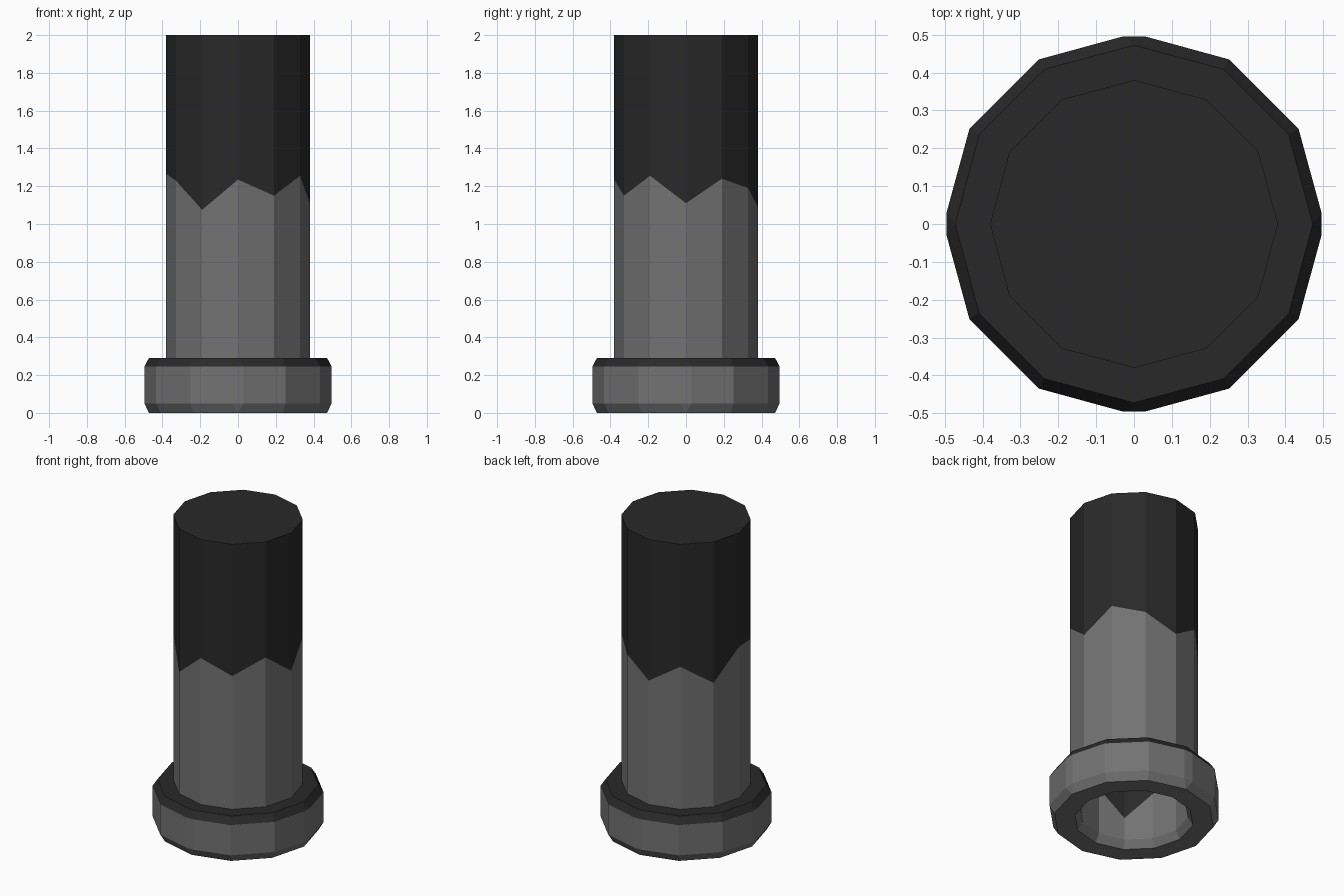
import bpy, bmesh
from math import cos, sin, radians

if "Cube" in bpy.data.objects:
    bpy.data.objects.remove(bpy.data.objects["Cube"])


def material(name, v):
    m = bpy.data.materials.new(name)
    m.diffuse_color = (v, v, v, 1)
    m.use_nodes = True
    m.node_tree.nodes["Principled BSDF"].inputs["Base Color"].default_value = m.diffuse_color
    return m


METAL = material("grey_metal", 0.17)
SOOT = material("soot", 0.022)

# Ragged lower edge of the soot, one height per 30 degrees
RAGGED = [1.11, 1.24, 1.19, 1.09, 1.21, 1.09, 1.265, 1.23, 1.075, 1.235, 1.15, 1.255]


def ring(r, z):
    """Twelve-sided ring; z is one height or a list of heights."""
    zs = z if isinstance(z, list) else [z] * 12
    return [(r * cos(radians(30 * k)), r * sin(radians(30 * k)), zs[k]) for k in range(12)]


def cut_ring(z):
    """Collar outline with the four axis corners nipped off."""
    pts = []
    for k in range(12):
        offsets = (-3.5, 3.5) if k % 3 == 0 else (0,)
        for o in offsets:
            r = 0.496 if o else 0.502
            a = radians(30 * k + o)
            pts.append((r * cos(a), r * sin(a), z))
    return pts


def doubled(pts):
    """Repeat axis corners so a plain ring matches a cut ring."""
    return [p for k, p in enumerate(pts) for _ in range(2 if k % 3 == 0 else 1)]


def loft(name, rings, soot_bands, cap_end=False):
    """Skin consecutive rings; bands listed in soot_bands are dark."""
    bm = bmesh.new()
    rows = [[bm.verts.new(p) for p in pts] for pts in rings]
    for i, (a, b) in enumerate(zip(rows, rows[1:])):
        n = len(a)
        for k in range(n):
            f = bm.faces.new((a[k], a[(k + 1) % n], b[(k + 1) % n], b[k]))
            f.material_index = int(i in soot_bands)
    if cap_end:
        bm.faces.new(rows[-1]).material_index = 1
    bmesh.ops.remove_doubles(bm, verts=bm.verts, dist=0.0005)
    me = bpy.data.meshes.new(name)
    bm.to_mesh(me)
    bm.free()
    me.materials.append(METAL)
    me.materials.append(SOOT)
    ob = bpy.data.objects.new(name, me)
    bpy.context.collection.objects.link(ob)
    return ob


# Closed shaft, sooty above the ragged line
loft("shaft", [ring(0.38, 0.29), ring(0.38, RAGGED), ring(0.38, 2.0)], {1}, True)

# Chamfered collar, dark on its top chamfer and top ledge
loft("collar", [doubled(ring(0.35, 0)), doubled(ring(0.472, 0)), cut_ring(0.05),
                cut_ring(0.245), doubled(ring(0.472, 0.29)), doubled(ring(0.38, 0.29))], {3, 4})

# Bore in the underside, with the same ragged soot line further in
bore_line = [z - 0.88 for z in RAGGED]
bore = loft("bore", [ring(0.35, 0), ring(0.32, 0.05), ring(0.32, bore_line),
                     ring(0.32, 0.6)], {2}, True)
bore.data.flip_normals()
